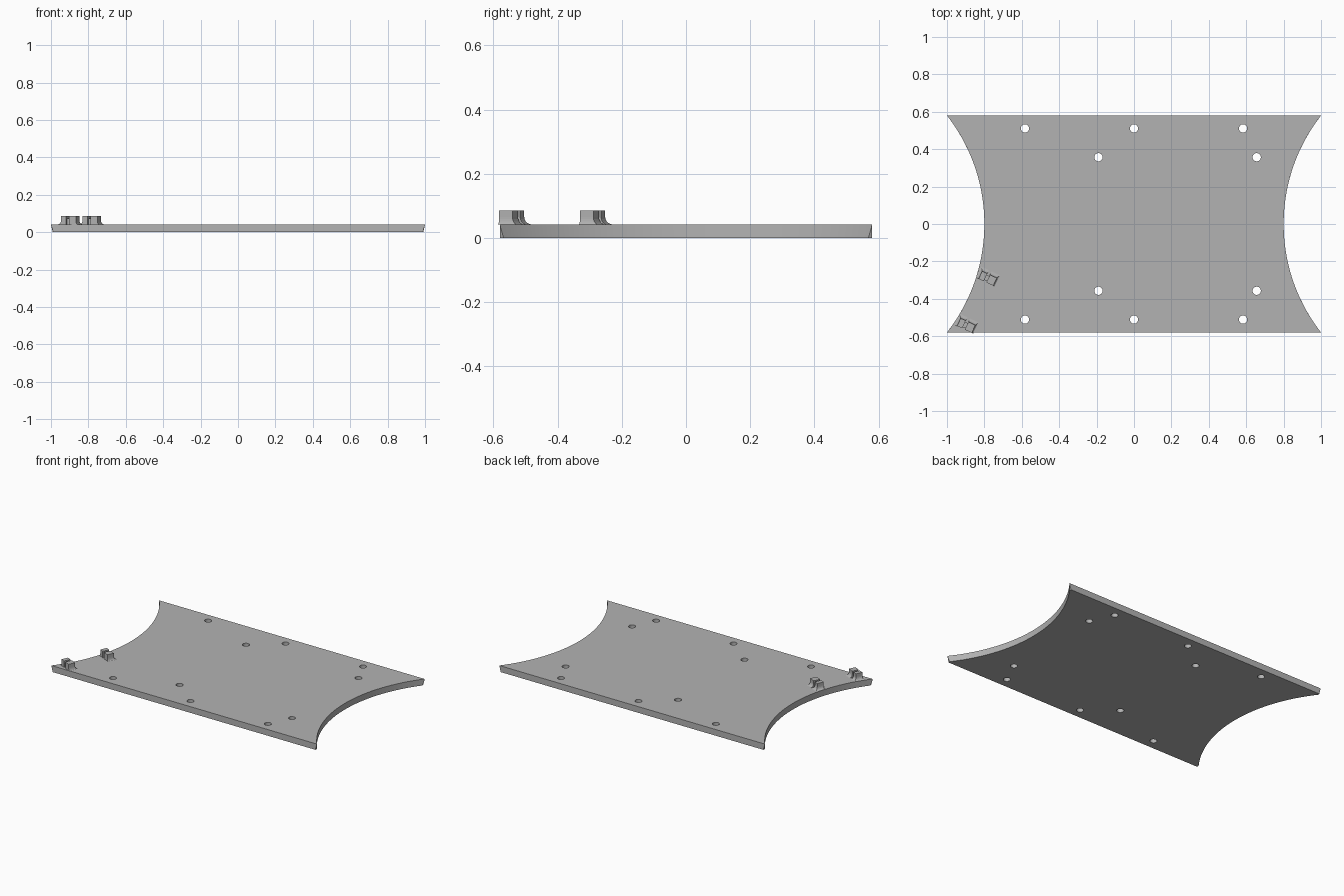
import bpy, bmesh, math
from mathutils import Matrix, Vector

if "Cube" in bpy.data.objects:
    bpy.data.objects.remove(bpy.data.objects["Cube"])

THICK, HALF_Y, SAG = 0.042, 0.58, 0.2
RADIUS = (HALF_Y ** 2 + SAG ** 2) / (2 * SAG)

grey = bpy.data.materials.new("plain_grey")
grey.use_nodes = True
grey.diffuse_color = (0.45, 0.45, 0.45, 1)
grey.node_tree.nodes["Principled BSDF"].inputs["Base Color"].default_value = grey.diffuse_color


def make_object(name, bm):
    bmesh.ops.recalc_face_normals(bm, faces=bm.faces)
    mesh = bpy.data.meshes.new(name)
    bm.to_mesh(mesh)
    bm.free()
    mesh.materials.append(grey)
    obj = bpy.data.objects.new(name, mesh)
    bpy.context.collection.objects.link(obj)
    return obj


def edge_x(y):
    return 1 - SAG + RADIUS - math.sqrt(RADIUS ** 2 - y ** 2)


def outline(corner_x, inset):
    """Plate outline: two concave ends, with the corner trimmed at the given x."""
    steps, end = 48, HALF_Y - inset
    arc = [(edge_x(y), y) for y in (-end + 2 * end * i / steps for i in range(steps + 1))]
    side = [(corner_x, -HALF_Y)] + arc + [(corner_x, HALF_Y)]
    return side + [(-x, -y) for x, y in side]


# Plate: top and bottom outlines differ only at the corners, which taper below
bm = bmesh.new()
low = [bm.verts.new((x, y, 0)) for x, y in outline(0.988, 0.012)]
high = [bm.verts.new((x, y, THICK)) for x, y in outline(1.0, 0.0002)]
bm.faces.new(low)
bm.faces.new(high)
for i in range(len(low)):
    j = (i + 1) % len(low)
    bm.faces.new((low[i], low[j], high[j], high[i]))
bmesh.ops.remove_doubles(bm, verts=bm.verts, dist=0.001)
plate = make_object("plate", bm)

# Screw holes, mirrored front to back
bm = bmesh.new()
for x, y in [(-0.583, 0.511), (0, 0.511), (0.583, 0.511), (-0.19, 0.357), (0.656, 0.357)]:
    for side in (-1, 1):
        bmesh.ops.create_cone(bm, cap_ends=True, segments=32, radius1=0.022, radius2=0.022,
                              depth=0.2, matrix=Matrix.Translation((x, side * y, THICK / 2)))
cutter = make_object("hole_cutter", bm)
cutter.hide_render = True
cut = plate.modifiers.new("holes", "BOOLEAN")
cut.operation, cut.solver, cut.object = "DIFFERENCE", "EXACT", cutter
bpy.ops.object.select_all(action="DESELECT")
bpy.context.view_layer.objects.active = plate
plate.select_set(True)
bpy.ops.object.modifier_apply(modifier=cut.name)
bpy.data.objects.remove(cutter)
bpy.ops.object.shade_smooth_by_angle(angle=math.radians(25))


def add_post(bm, u0, u1, half_v, top, left, right, back):
    """Block with a concave flared foot; left, right and back are flare widths."""
    foot = 0.024
    rings = []
    levels = [(1 - math.sin(a), 1 - math.cos(a)) for a in (i * math.pi / 10 for i in range(6))]
    for spread, rise in levels + [(0, top / foot)]:
        a, b = u0 - left * spread, u1 + right * spread
        c, d = -half_v, half_v + back * spread
        z = foot * rise
        rings.append([bm.verts.new(p) for p in ((a, c, z), (b, c, z), (b, d, z), (a, d, z))])
    bm.faces.new(rings[0])
    bm.faces.new(rings[-1])
    for lower, upper in zip(rings, rings[1:]):
        for i in range(4):
            j = (i + 1) % 4
            bm.faces.new((lower[i], lower[j], upper[j], upper[i]))


# Clips by the concave right-hand edge: two posts joined by a low web
for name, x, y in [("front_clip", -0.897, -0.543), ("rear_clip", -0.782, -0.291)]:
    bm = bmesh.new()
    add_post(bm, -0.0435, -0.0135, 0.0228, 0.044, 0.015, 0, 0.02)
    add_post(bm, 0.0025, 0.0435, 0.0228, 0.044, 0, 0.008, 0.02)
    add_post(bm, -0.0135, 0.0025, 0.015, 0.03, 0, 0, 0)
    clip = make_object(name, bm)
    clip.location = Vector((x, y, THICK))
    clip.rotation_euler.z = math.radians(-25)
